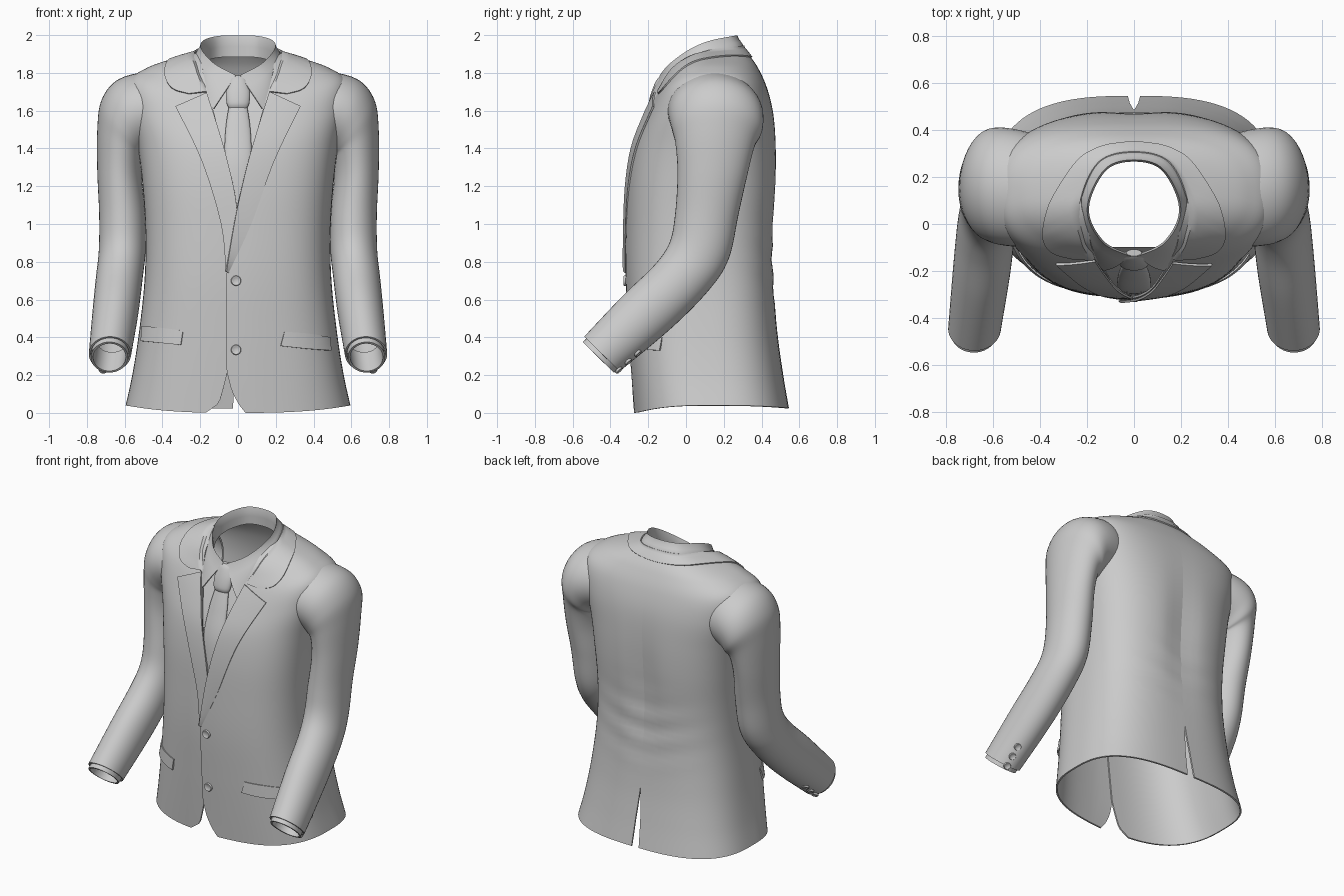
import bpy, bmesh
from math import sin, cos, pi, asin, exp, copysign
from mathutils import Vector
from mathutils.bvhtree import BVHTree

if "Cube" in bpy.data.objects:
    bpy.data.objects.remove(bpy.data.objects["Cube"])


def spline(rows, n):
    """Catmull-Rom interpolation of a list of equal-length tuples."""
    out, m = [], len(rows) - 1
    for i in range(m):
        a, b, c, d = rows[max(i - 1, 0)], rows[i], rows[i + 1], rows[min(i + 2, m)]
        for k in range(n):
            t = k / n
            out.append(tuple(q + .5 * t * (r - p + t * (2*p - 5*q + 4*r - s + t * (3*(q - r) + s - p)))
                             for p, q, r, s in zip(a, b, c, d)))
    return out + [tuple(rows[-1])]


def table(pts, z):
    """Linear lookup in (z, value) pairs."""
    for (z0, a), (z1, b) in zip(pts, pts[1:]):
        if z <= z1:
            return a + (b - a) * max(0, (z - z0) / (z1 - z0))
    return pts[-1][1]


def faces_of(rows, closed):
    w = len(rows[0])
    return [(i*w + j, i*w + (j + 1) % w, (i + 1)*w + (j + 1) % w, (i + 1)*w + j)
            for i in range(len(rows) - 1) for j in range(w if closed else w - 1)]


def grid(name, rows, closed=False, ref=None, thick=0, cap=False):
    """Skin a grid of points, face it away from ref, and give it cloth thickness."""
    verts = [Vector(p) for r in rows for p in r]
    ref = Vector(ref) if ref else sum(verts, Vector()) / len(verts)
    bm = bmesh.new()
    vs = [bm.verts.new(p) for p in verts]
    for f in faces_of(rows, closed):
        bm.faces.new([vs[k] for k in f])
    if cap:
        bmesh.ops.holes_fill(bm, edges=[e for e in bm.edges if e.is_boundary])
        bmesh.ops.recalc_face_normals(bm, faces=bm.faces)
    bm.normal_update()
    if sum(f.calc_area() * f.normal.dot(f.calc_center_median() - ref) for f in bm.faces) < 0:
        bmesh.ops.reverse_faces(bm, faces=bm.faces)
    me = bpy.data.meshes.new(name)
    bm.to_mesh(me)
    bm.free()
    ob = bpy.data.objects.new(name, me)
    bpy.context.collection.objects.link(ob)
    if thick:
        mod = ob.modifiers.new("cloth", 'SOLIDIFY')
        mod.thickness, mod.offset = thick, -1
        bpy.context.view_layer.objects.active = ob
        bpy.ops.object.modifier_apply(modifier=mod.name)
    return ob


CORE = (0, .12, 1.0)

# Jacket body sections: z front, z side, z back, half width, y front, y back, roundness
BODY = spline([
    (.00, .04, .025, .595, -.265, .545, .72), (.20, .20, .20, .56, -.28, .515, .72),
    (.42, .42, .42, .525, -.295, .485, .72), (.70, .70, .70, .495, -.31, .465, .72),
    (.95, .95, .95, .49, -.31, .465, .72), (1.2, 1.2, 1.2, .505, -.30, .48, .72),
    (1.4, 1.4, 1.4, .53, -.27, .48, .72), (1.55, 1.61, 1.58, .575, -.215, .465, .72),
    (1.66, 1.755, 1.72, .575, -.165, .43, .72), (1.73, 1.825, 1.82, .485, -.13, .385, .8),
    (1.78, 1.872, 1.88, .355, -.11, .345, .88), (1.80, 1.905, 1.93, .225, -.09, .30, .95)], 7)


def body_point(r, t):
    zf, zs, zb, hw, yf, yb, p = r
    s, c = sin(t), cos(t)
    x = hw * copysign(abs(s)**p, s)
    y = (yf + yb)/2 - (yb - yf)/2 * copysign(abs(c)**p, c)
    z = zs + ((zf if c > 0 else zb) - zs) * c * c
    if c < 0:  # spine hollow and soft waist folds
        y -= .025 * exp(-(x/.1)**2 - ((z - 1.1)/.35)**2)
        y += .005 * sin(38*z - 9*abs(x)) * exp(-((z - .8)/.2)**2 - (x/.3)**2)
    return Vector((x, y, z))


# Closed body form, used only to lay parts on
form = [[body_point(r, 2*pi*j/96) for j in range(96)] for r in BODY]
tree = BVHTree.FromPolygons([p for r in form for p in r], faces_of(form, True))


def snap(p, off):
    """Nearest point of the body form, lifted by off."""
    loc, n, _, _ = tree.find_nearest(Vector(p))
    n = n if n.dot(loc - Vector((0, .12, loc.z - .15))) > 0 else -n
    return loc + n * off


def drape(x, z, off):
    """Point of the body front at x, z, lifted by off."""
    loc = tree.ray_cast(Vector((x, -2, z)), Vector((0, 1, 0)))[0]
    return snap(loc if loc else (x, -.12, z), off)


# Jacket halves with front edge and back vent
EDGE = {1: [(0, .04), (.05, 0), (.12, -.035), (.22, -.06), (.75, -.06), (1.12, 0), (1.6, .13), (1.8, .19)],
        -1: [(0, .17), (.05, .10), (.12, .08), (.22, .055), (.75, .03), (1.12, .01), (1.6, .13), (1.8, .19)]}
VENT = [(0, .028), (.2, .018), (.42, 0)]
for s, name in ((1, "jacket_left_half"), (-1, "jacket_right_half")):
    rows = []
    for r in BODY:
        e, g = table(EDGE[s], r[0]), table(VENT, r[2])
        t0 = copysign(asin(min(.95, abs(e)/r[3])**(1/r[6])), e)
        t1 = pi - asin((g/r[3])**(1/r[6]))
        row = []
        for j in range(45):
            p = body_point(r, t0 + (t1 - t0)*j/44)
            if s > 0 and p.y < .1:  # this half laps over the other
                p.y -= .01 * exp(-(p.x/.15)**2)
            row.append((s*p.x, p.y, p.z))
        rows.append(row)
    grid(name, rows, ref=CORE, thick=.01)

# Sleeves: centre xyz, outward half-axis xz, rear half-axis yz
SLEEVE = spline([
    (.36, .145, 1.60, .02, .195, .215, 0), (.47, .15, 1.60, .05, .2, .245, 0),
    (.56, .16, 1.57, .09, .185, .25, 0), (.61, .165, 1.505, .115, .145, .238, 0),
    (.625, .155, 1.42, .12, .08, .21, 0), (.627, .14, 1.26, .118, .02, .185, 0),
    (.613, .11, 1.05, .122, 0, .168, 0), (.613, .07, .86, .124, 0, .158, -.04),
    (.628, -.02, .72, .124, 0, .15, -.06), (.648, -.2, .54, .122, 0, .13, -.085),
    (.678, -.445, .312, .112, 0, .094, -.092)], 6)


def ring(r, k=1, d=0):
    ax = Vector((.1, -.72, -.68)) * d
    return [Vector((r[0] + k*r[3]*cos(a), r[1] + k*r[5]*sin(a), r[2] + k*(r[4]*cos(a) + r[6]*sin(a)))) + ax
            for a in (2*pi*j/40 for j in range(40))]


def flip(rows, s):
    return [[(s*p[0], p[1], p[2]) for p in r] for r in rows]


def button(name, at, n, r):
    """Round button with a raised rim and dished face."""
    n = Vector(n).normalized()
    u = n.orthogonal().normalized()
    v = n.cross(u)
    prof = [(r, -.006), (r, .003), (r*.9, .007), (r*.75, .007), (r*.6, .004), (r*.05, .004)]
    grid(name, [[Vector(at) + n*h + (u*cos(a) + v*sin(a))*q for a in (2*pi*j/24 for j in range(24))]
                for q, h in prof], closed=True, cap=True)


arm = [ring(r) for r in SLEEVE]
arm_tree = BVHTree.FromPolygons([p for r in arm for p in r], faces_of(arm, True))
for s, side in ((1, "left"), (-1, "right")):
    grid(side + "_sleeve", flip(arm, s), closed=True, thick=.01)
    cuff = [ring(SLEEVE[-1], .88, d) for d in (-.12, -.06, 0, .022, .026)]
    grid(side + "_shirt_cuff", flip(cuff, s), closed=True, thick=.012)
    for i in range(3):
        loc = arm_tree.find_nearest(Vector((.72, -.35 + .05*i, .22 + .045*i)))[0]
        n = Vector((.25, .66, -.7))
        button(f"{side}_sleeve_button_{i+1}", (s*loc.x, loc.y, loc.z), (s*n.x, n.y, n.z), .022)


def panel(name, a, b, off_a, off_b, s=1, across=8, thick=.01, steps=8):
    """Cloth strip between two front-view (x, z) outlines, laid on the body."""
    rows = []
    for (ax, az), (bx, bz) in zip(spline(a, steps), spline(b, steps)):
        rows.append([drape(s*(ax + (bx - ax)*k/across), az + (bz - az)*k/across,
                           off_a + (off_b - off_a)*k/across) for k in range(across + 1)])
    grid(name, rows, ref=CORE, thick=thick)


# Lapels
FOLD = [(.06, 1.35), (.165, 1.69)]
OUTER = [(.19, 1.33), (.33, 1.62)]
panel("left_lapel", [(-.06, .75), (-.01, 1.05)] + FOLD, [(-.05, .74), (.07, 1.0)] + OUTER, .024, .012)
panel("right_lapel", [(.05, .78), (.005, 1.05)] + FOLD, [(.065, .76), (.09, 1.0)] + OUTER, .014, .01, s=-1)

# Pocket flaps
panel("left_pocket_flap", [(.245, .43), (.37, .42), (.485, .40)], [(.225, .355), (.36, .34), (.485, .33)], .006, .012)
panel("right_pocket_flap", [(.29, .435), (.40, .45), (.505, .46)], [(.30, .36), (.40, .37), (.505, .38)], .006, .012, s=-1)

# Shirt front
panel("shirt_front", [(-.2, .9), (-.2, 1.3), (-.19, 1.74)], [(.2, .9), (.2, 1.3), (.19, 1.74)], -.03, -.03, across=20, thick=0)

# Front buttons
for i, z in enumerate((.70, .335)):
    button(f"front_button_{i+1}", drape(-.01, z, .014), (0, -1, 0), .027)


def around(half, n=8):
    """Mirror a back-to-front half path into a full smooth loop path."""
    return spline([(-x, y, z) for x, y, z in half[:0:-1]] + half, n)


def mix(a, b, t):
    return Vector(a).lerp(Vector(b), t)


# Jacket collar
inner = around([(0, .308, 1.945), (.15, .265, 1.94), (.228, .1, 1.915), (.205, -.04, 1.83), (.165, -.15, 1.70)])
outer = around([(0, .345, 1.88), (.2, .30, 1.885), (.335, .13, 1.87), (.385, -.03, 1.79), (.35, -.1, 1.71), (.26, -.14, 1.685)])
# resample both edges to the same count
outer = [outer[round(i * (len(outer) - 1) / (len(inner) - 1))] for i in range(len(inner))]
grid("jacket_collar", [[Vector(a)] + [snap(mix(a, b, k/8), .013 - .005*k/8) for k in range(1, 9)]
                       for a, b in zip(inner, outer)], ref=(0, .1, 1.6), thick=.01)

# Shirt collar: inner stand, folded top, outer fall
top = around([(0, .265, 1.995), (.11, .235, 1.99), (.18, .12, 1.965), (.185, .02, 1.92), (.12, -.08, 1.845), (.012, -.13, 1.785)])
fall = around([(0, .312, 1.90), (.15, .275, 1.90), (.225, .13, 1.87), (.22, 0, 1.80), (.2, -.11, 1.70), (.13, -.20, 1.61)])
rows = []
for a, b in zip(top, fall):
    a = Vector(a)
    out = Vector((a.x, a.y - .08, 0)).normalized()
    rows.append([mix(a - Vector((0, 0, .11)), a, k/4) for k in range(4)] + [a + out*.008 + Vector((0, 0, .004))]
                + [mix(a, b, k/6) + out*.014*sin(pi*k/6) for k in range(1, 7)])
grid("shirt_collar", rows, ref=(0, .08, 1.6), thick=.008)


# Tie: z, half width, y, half depth
def tie_part(name, prof):
    grid(name, [[(w*cos(a), y + d*sin(a), z) for a in (2*pi*j/32 for j in range(32))]
                for z, w, y, d in spline(prof, 6)], closed=True, cap=True)


tie_part("tie_knot", [(1.785, .032, -.122, .014), (1.76, .046, -.133, .024), (1.70, .064, -.153, .03),
                      (1.64, .06, -.17, .028), (1.61, .045, -.176, .014)])
tie_part("tie_blade", [(1.64, .045, -.165, .018), (1.5, .066, -.213, .022), (1.3, .072, -.27, .02), (1.0, .06, -.292, .012)])

# Smooth shading with crisp cloth edges
for ob in bpy.context.scene.objects:
    ob.select_set(True)
    bpy.context.view_layer.objects.active = ob
bpy.ops.object.shade_smooth_by_angle(angle=.75)
